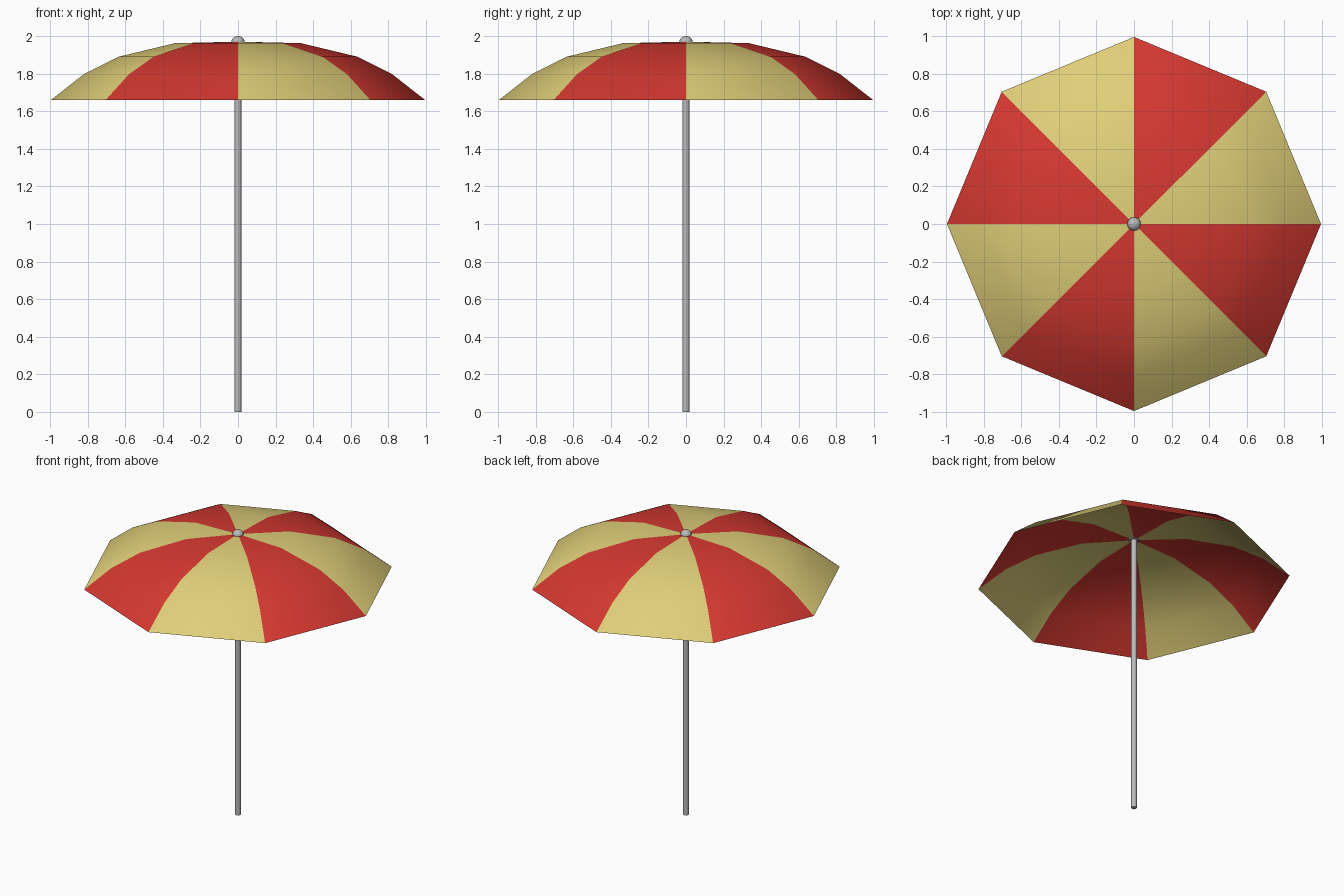
import bpy, bmesh, math

if "Cube" in bpy.data.objects:
    bpy.data.objects.remove(bpy.data.objects["Cube"])


def material(name, rgb):
    m = bpy.data.materials.new(name)
    m.diffuse_color = (*rgb, 1)
    m.use_nodes = True
    m.node_tree.nodes["Principled BSDF"].inputs["Base Color"].default_value = m.diffuse_color
    return m


YELLOW = material("pale_yellow", (0.74, 0.62, 0.19))
RED = material("red", (0.66, 0.040, 0.030))
METAL = material("grey_metal", (0.50, 0.50, 0.51))


def lathe(name, profile, sides, mats, angle):
    """Spin (radius, z) points round the z axis; radius 0 makes a pole point."""
    bm = bmesh.new()
    rings = []
    for r, z in profile:
        if r == 0:
            rings.append([bm.verts.new((0, 0, z))] * sides)
        else:
            rings.append([bm.verts.new((r * math.cos(2 * math.pi * i / sides),
                                        r * math.sin(2 * math.pi * i / sides), z))
                          for i in range(sides)])
    for low, high in zip(rings, rings[1:]):
        for i in range(sides):
            j = (i + 1) % sides
            corners = list(dict.fromkeys((low[i], low[j], high[j], high[i])))
            face = bm.faces.new(corners)
            face.material_index = i % len(mats)
    mesh = bpy.data.meshes.new(name)
    bm.to_mesh(mesh)
    bm.free()
    for m in mats:
        mesh.materials.append(m)
    ob = bpy.data.objects.new(name, mesh)
    bpy.context.collection.objects.link(ob)
    bpy.ops.object.select_all(action='DESELECT')
    ob.select_set(True)
    bpy.context.view_layer.objects.active = ob
    bpy.ops.object.shade_smooth_by_angle(angle=math.radians(angle))
    return ob


# Eight-panel fabric canopy, alternating colours, open underneath
lathe("canopy", [(0.995, 1.66), (0.82, 1.797), (0.635, 1.89), (0.335, 1.962), (0, 1.97)],
      8, [YELLOW, RED], 60)

# Straight pole with closed ends
lathe("pole", [(0, 0), (0.018, 0), (0.018, 1.968), (0, 1.968)], 16, [METAL], 40)

# Rounded knob sitting on the canopy
knob = [(0.032, 1.963)]
knob += [(0.036 * math.cos(a), 1.968 + 0.032 * math.sin(a))
         for a in (math.pi / 2 * k / 6 for k in range(6))]
lathe("top_knob", knob + [(0, 2.0)], 16, [METAL], 60)
